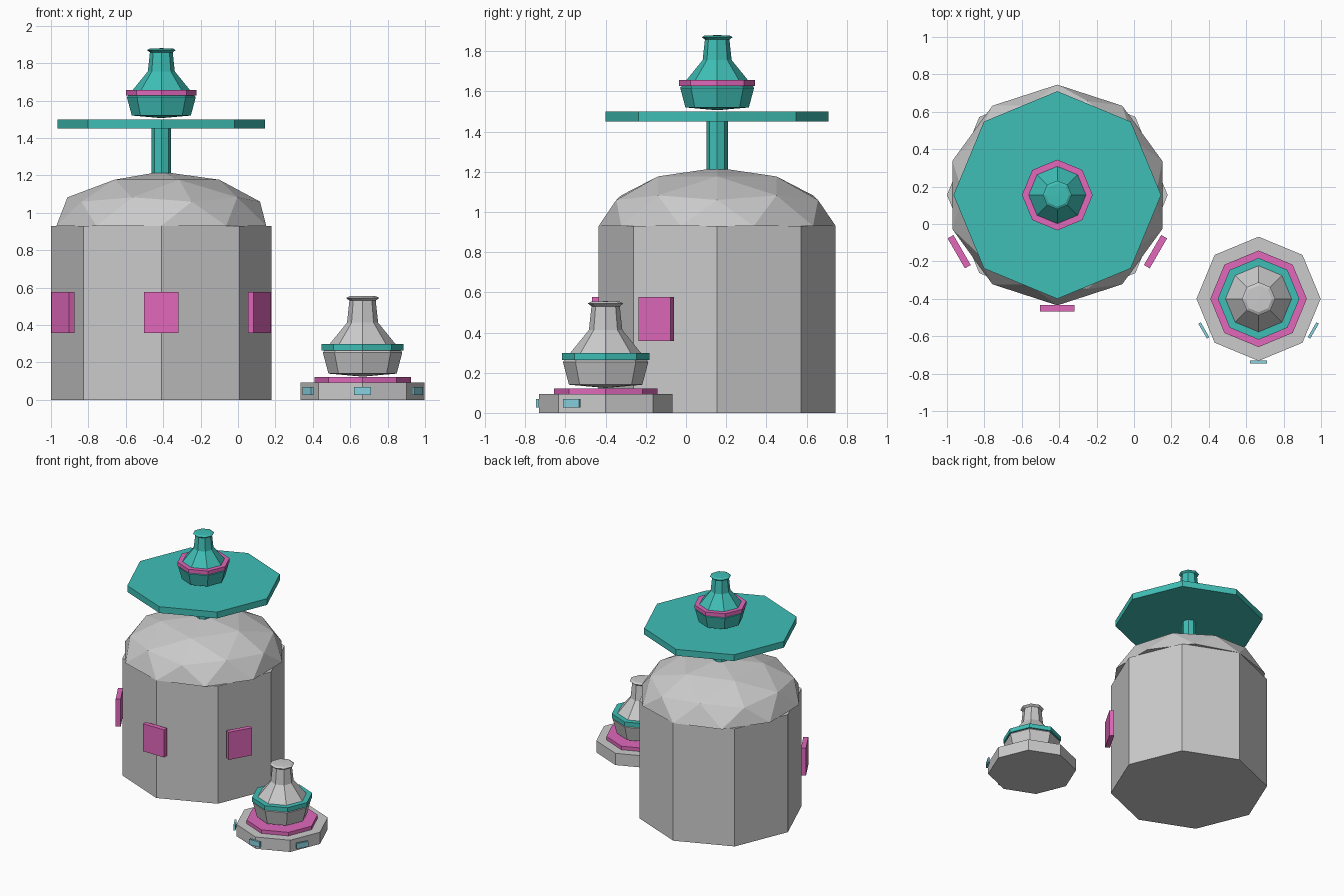
import bpy, bmesh
from math import sin, cos, tau, radians
from mathutils import Matrix, Vector

if "Cube" in bpy.data.objects:
    bpy.data.objects.remove(bpy.data.objects["Cube"])


def material(name, rgb):
    m = bpy.data.materials.new(name)
    m.diffuse_color = (*rgb, 1)
    m.use_nodes = True
    m.node_tree.nodes["Principled BSDF"].inputs["Base Color"].default_value = m.diffuse_color
    return m


TEAL = material("teal", (0.05, 0.52, 0.47))
PINK = material("pink", (0.75, 0.14, 0.50))
BLUE = material("pale_blue", (0.25, 0.65, 0.75))


def finish(name, bm, loc, mat=None):
    bmesh.ops.recalc_face_normals(bm, faces=bm.faces)
    me = bpy.data.meshes.new(name)
    bm.to_mesh(me)
    bm.free()
    if mat:
        me.materials.append(mat)
    ob = bpy.data.objects.new(name, me)
    ob.location = loc
    bpy.context.collection.objects.link(ob)
    return ob


def lathe(name, profile, loc, mat=None, sides=8):
    """Turn a (radius, height) profile into a faceted solid, corner to the front."""
    bm = bmesh.new()
    rings = []
    for r, z in profile:
        if r == 0:
            rings.append([bm.verts.new((0, 0, z))] * sides)
        else:
            rings.append([bm.verts.new((r * cos(tau * i / sides), r * sin(tau * i / sides), z))
                          for i in range(sides)])
    for a, b in zip(rings, rings[1:]):
        for i in range(sides):
            j = (i + 1) % sides
            bm.faces.new(list(dict.fromkeys((a[i], a[j], b[j], b[i]))))
    for ring, (r, _) in ((rings[0], profile[0]), (rings[-1], profile[-1])):
        if r > 0:
            bm.faces.new(ring)
    return finish(name, bm, loc, mat)


def prism(name, r, z0, z1, centre, mat=None):
    return lathe(name, [(r, z0), (r, z1)], (*centre, 0), mat)


def panels(name, centre, radius, size, z, mat):
    """Three plates around the front: left, middle, right."""
    for side, deg in (("left", -150), ("front", -90), ("right", -30)):
        bm = bmesh.new()
        bmesh.ops.create_cube(bm, size=1, matrix=Matrix.Diagonal((*size, 1)))
        a = radians(deg)
        ob = finish(f"{name}_{side}", bm,
                    (centre[0] + radius * cos(a), centre[1] + radius * sin(a), z), mat)
        ob.rotation_euler.z = a


def bottle(name, centre, z, s, body_mat, collar_mat):
    profile = [(0, 0), (0.158, 0.014), (0.184, 0.112), (0.072, 0.25),
               (0.061, 0.352), (0.077, 0.364), (0.062, 0.372), (0, 0.374)]
    lathe(name, [(r * s, h * s) for r, h in profile], (*centre, z), body_mat)
    prism(name + "_collar", 0.189 * s, z + 0.12 * s, z + 0.15 * s, centre, collar_mat)


# Large tank with faceted dome
tank = (-0.41, 0.155)
prism("tank_body", 0.59, 0, 0.93, tank)
bm = bmesh.new()
bmesh.ops.create_icosphere(bm, subdivisions=2, radius=1,
                           matrix=Matrix.Diagonal((0.59, 0.59, 0.29, 1)))
bmesh.ops.bisect_plane(bm, geom=bm.verts[:] + bm.edges[:] + bm.faces[:], dist=1e-4,
                       plane_co=Vector((0, 0, 0)), plane_no=Vector((0, 0, 1)), clear_inner=True)
bmesh.ops.holes_fill(bm, edges=[e for e in bm.edges if e.is_boundary], sides=0)
finish("tank_dome", bm, (*tank, 0.93))
panels("tank_window", tank, 0.606, (0.036, 0.185, 0.218), 0.467, PINK)

# Post, plate and bottle on top of the tank
prism("post", 0.053, 1.18, 1.46, tank, TEAL)
prism("top_plate", 0.555, 1.45, 1.50, tank, TEAL)
bottle("top_bottle", tank, 1.506, 1.0, TEAL, PINK)

# Small pedestal with its bottle
stand = (0.666, -0.40)
prism("pedestal", 0.332, 0, 0.093, stand)
prism("pedestal_ring", 0.258, 0.09, 0.121, stand, PINK)
panels("pedestal_light", stand, 0.338, (0.015, 0.092, 0.042), 0.047, BLUE)
bottle("stand_bottle", stand, 0.124, 1.155, None, TEAL)
